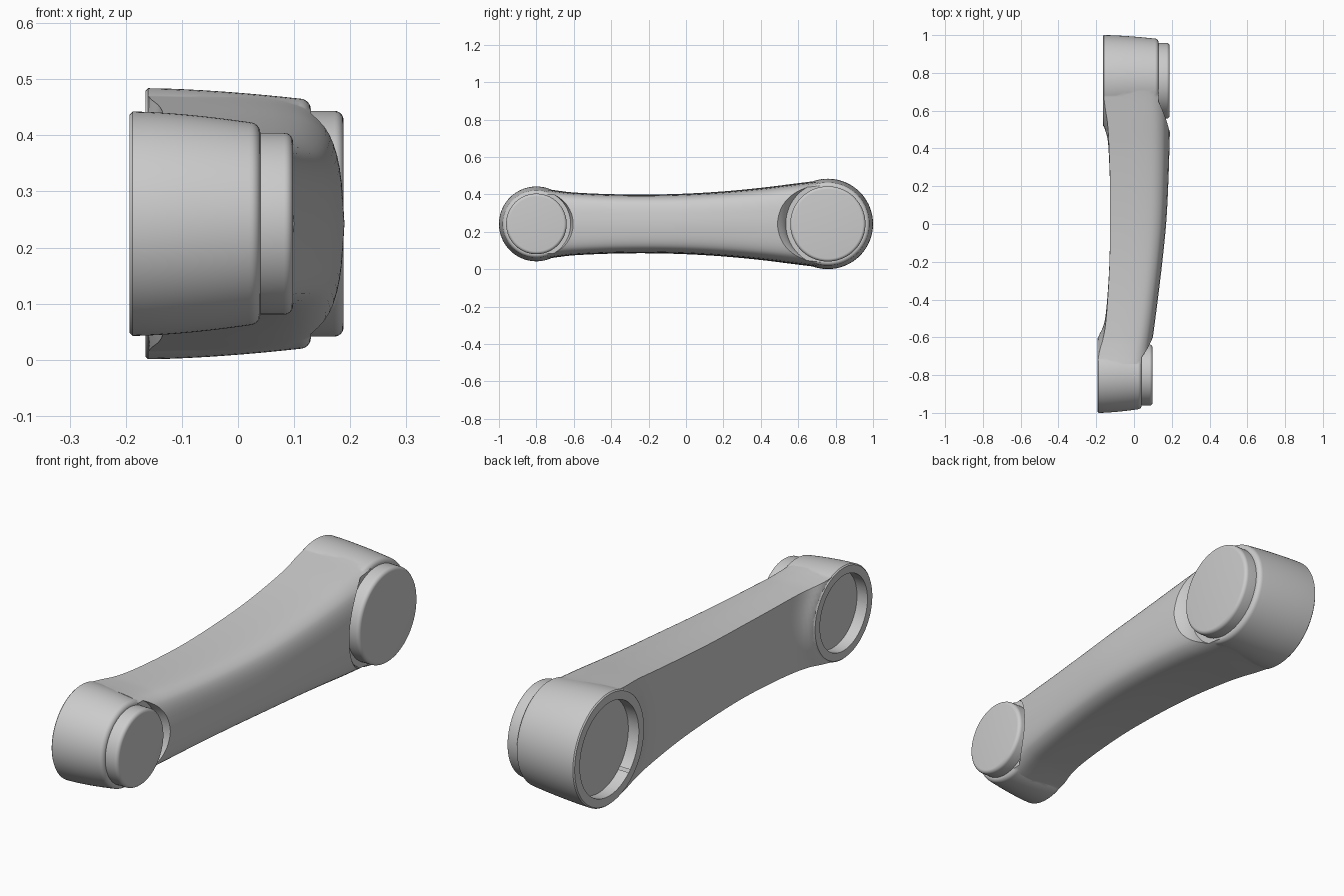
import bpy, bmesh, math

if "Cube" in bpy.data.objects:
    bpy.data.objects.remove(bpy.data.objects["Cube"])

CZ = 0.2425          # height of both joint axes
grey = bpy.data.materials.new("light grey")
grey.diffuse_color = (0.6, 0.6, 0.6, 1)
grey.use_nodes = True
grey.node_tree.nodes["Principled BSDF"].inputs["Base Color"].default_value = grey.diffuse_color


def curve(points, s):
    """Smooth value at s through a list of (position, value) points."""
    n = len(points)
    if s <= points[0][0]:
        return points[0][1]
    if s >= points[-1][0]:
        return points[-1][1]
    i = max(k for k in range(n - 1) if points[k][0] <= s)

    def slope(k):
        a, b = points[max(k - 1, 0)], points[min(k + 1, n - 1)]
        return (b[1] - a[1]) / (b[0] - a[0])
    (x0, v0), (x1, v1) = points[i], points[i + 1]
    w = x1 - x0
    t = (s - x0) / w
    return ((2*t**3 - 3*t**2 + 1) * v0 + (t**3 - 2*t**2 + t) * w * slope(i)
            + (3*t**2 - 2*t**3) * v1 + (t**3 - t**2) * w * slope(i + 1))


def finish(name, bm):
    bmesh.ops.recalc_face_normals(bm, faces=bm.faces)
    me = bpy.data.meshes.new(name)
    bm.to_mesh(me)
    bm.free()
    me.materials.append(grey)
    ob = bpy.data.objects.new(name, me)
    bpy.context.collection.objects.link(ob)
    return ob


def lathe(name, profile, y, n=96):
    """Turn a closed (radius, x) profile about an axis along x at height CZ."""
    bm = bmesh.new()
    rings = []
    for r, x in profile:
        if r == 0:
            rings.append([bm.verts.new((x, y, CZ))])
        else:
            rings.append([bm.verts.new((x, y + r * math.cos(2*math.pi*k/n),
                                        CZ + r * math.sin(2*math.pi*k/n)))
                          for k in range(n)])
    for a, b in zip(rings, rings[1:]):
        for k in range(n):
            j = (k + 1) % n
            if len(a) == 1:
                bm.faces.new((a[0], b[k], b[j]))
            elif len(b) == 1:
                bm.faces.new((a[k], a[j], b[0]))
            else:
                bm.faces.new((a[k], a[j], b[j], b[k]))
    return finish(name, bm)


def rounded(r, x, f, steps=6):
    """Rounded outer corner ending at radius r and plane x."""
    return [(r - f + f * math.cos(a), x - f + f * math.sin(a))
            for a in (math.pi / 2 * i / steps for i in range(steps + 1))]


def boolean(target, other, op):
    m = target.modifiers.new(op.lower(), 'BOOLEAN')
    m.operation, m.object, m.solver = op, other, 'EXACT'
    bpy.context.view_layer.objects.active = target
    bpy.ops.object.modifier_apply(modifier=m.name)
    bpy.data.objects.remove(other)


# joints: y, back radius, front radius, back x, front x, cap radius, cap x
BIG = (0.7585, 0.2415, 0.223, -0.165, 0.13, 0.201, 0.188)
SMALL = (-0.80, 0.20, 0.181, -0.193, 0.04, 0.162, 0.098)

# arm outlines along y: half height, back plane, front crown
HALF = [(-.74, .186), (-.68, .177), (-.6, .168), (-.4, .159), (-.2, .157), (0, .162),
        (.2, .174), (.4, .193), (.6, .218), (.68, .228), (.72, .234)]
BACK = [(-.6, -.19), (-.58, -.181), (-.55, -.166), (-.5, -.153), (-.4, -.142),
        (-.2, -.13), (0, -.127), (.2, -.127), (.4, -.135), (.46, -.142),
        (.5, -.154), (.525, -.162)]
FRONT = [(-.74, .08), (-.6, .1), (-.4, .126), (-.2, .15), (0, .17), (.2, .181),
         (.5, .19), (.72, .191)]
# half cross-section: (depth fraction, height fraction)
SIDE = [(0, 1), (.25, .99), (.5, .975), (.7, .945), (.8, .9), (.87, .83),
        (.92, .74), (.96, .58), (.985, .35), (1, 0)]


def back_x(y, z):
    """Back plane, flaring into the joints along circles round their axes."""
    if y < 0:
        return curve(BACK, min(0, SMALL[0] + math.hypot(y - SMALL[0], z)))
    return curve(BACK, max(0, BIG[0] - math.hypot(y - BIG[0], z)))


# arm
ts = [curve([(i, p[0]) for i, p in enumerate(SIDE)], k / 2) for k in range(19)]
zs = [curve([(i, p[1]) for i, p in enumerate(SIDE)], k / 2) for k in range(19)]
section = list(zip(ts, zs))
section += [(t, -z) for t, z in section[-2::-1]]
section += [(0, -1 + k / 8) for k in range(1, 16)]
bm = bmesh.new()
rows = []
N = 90
for i in range(N + 1):
    y = -.74 + 1.46 * i / N
    h, xf = curve(HALF, y), curve(FRONT, y)
    row = []
    for t, zf in section:
        xb = back_x(y, zf * h)
        row.append(bm.verts.new((xb + (xf - xb) * t, y, CZ + zf * h)))
    rows.append(row)
for a, b in zip(rows, rows[1:]):
    for k in range(len(a)):
        j = (k + 1) % len(a)
        bm.faces.new((a[k], a[j], b[j], b[k]))
bm.faces.new(rows[0])
bm.faces.new(rows[-1][::-1])
arm = finish("arm_body", bm)

parts = [arm]
for label, (y, r0, r1, xb, xf, rc, xc) in (("large", BIG), ("small", SMALL)):
    # tapered drum merged into the arm
    f = 0.02
    wall = [(r0 + (r1 - r0) * (i / 8) ** 1.6, xb + .005 + (xf - f - xb - .005) * i / 8)
            for i in range(8)]
    drum = lathe(label + "_drum", [(0, xb), (r0 - .005, xb)] + wall
                 + rounded(r1, xf, f) + [(0, xf)], y)
    boolean(arm, drum, 'UNION')
    # clearance scooped out of the arm round the cap
    w = .045 if label == "large" else .014
    scoop = [(0, xf + .0005), (r1 + .002, xf + .0005)]
    scoop += [(r1 + .002 + w * (i / 5) ** 1.4, xf + .06 * i / 5) for i in range(1, 6)]
    scoop += [(r1 + .012 + w, xf + .1), (0, xf + .1)]
    boolean(arm, lathe("cutter", scoop, y), 'DIFFERENCE')
    # socket in the back
    boolean(arm, lathe("cutter", [(0, xb - .05), (rc, xb - .05), (rc, xb + .05),
                                  (0, xb + .05)], y), 'DIFFERENCE')
    # raised round cap
    parts.append(lathe(label + "_joint_cap", [(0, xf - .01), (rc, xf - .01)]
                       + rounded(rc, xc, .016) + [(0, xc)], y))

bpy.ops.object.select_all(action='DESELECT')
for ob in parts:
    ob.select_set(True)
bpy.context.view_layer.objects.active = arm
bpy.ops.object.shade_smooth_by_angle(angle=math.radians(32))
